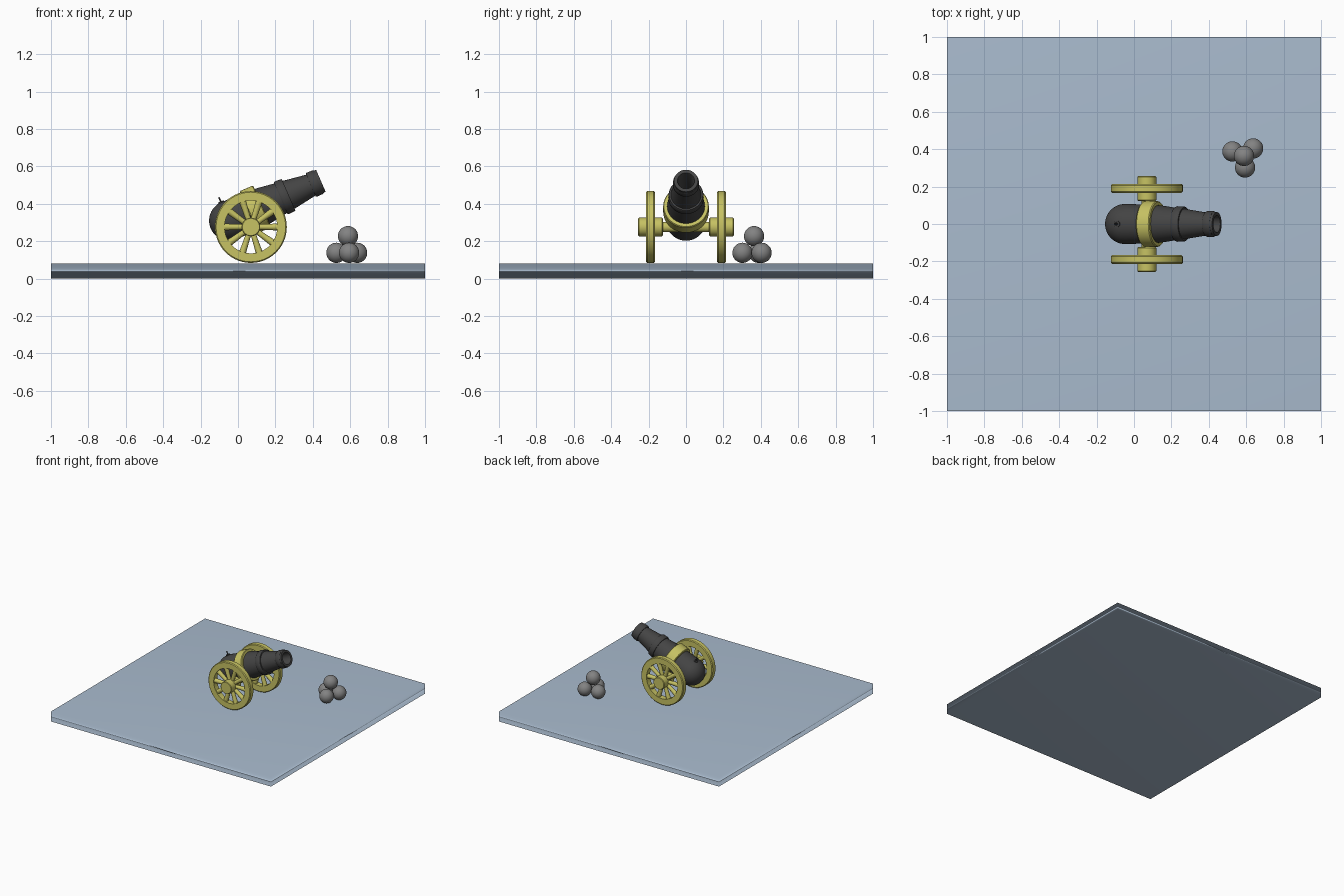
import bpy, bmesh, math
from mathutils import Matrix, Vector

if "Cube" in bpy.data.objects:
    bpy.data.objects.remove(bpy.data.objects["Cube"])


def material(name, rgb):
    m = bpy.data.materials.new(name)
    m.diffuse_color = (*rgb, 1)
    m.use_nodes = True
    m.node_tree.nodes["Principled BSDF"].inputs["Base Color"].default_value = m.diffuse_color
    return m


IRON = material("dark iron", (0.058, 0.058, 0.058))
YELLOW = material("yellow paint", (0.57, 0.54, 0.125))
BALL = material("grey iron", (0.225, 0.225, 0.225))
SLAB = material("blue grey slab", (0.40, 0.50, 0.62))


def finish(name, bm, mat, angle=35):
    bmesh.ops.remove_doubles(bm, verts=bm.verts, dist=1e-5)
    bmesh.ops.recalc_face_normals(bm, faces=bm.faces)
    me = bpy.data.meshes.new(name)
    bm.to_mesh(me)
    bm.free()
    me.materials.append(mat)
    ob = bpy.data.objects.new(name, me)
    bpy.context.collection.objects.link(ob)
    bpy.ops.object.select_all(action='DESELECT')
    ob.select_set(True)
    bpy.context.view_layer.objects.active = ob
    bpy.ops.object.shade_smooth_by_angle(angle=math.radians(angle))
    return ob


def lathe(bm, profile, matrix, segs=48, closed=False):
    """Turn (radius, height) points round local z."""
    rings = []
    for r, z in profile:
        if r < 1e-6:
            rings.append([bm.verts.new(matrix @ Vector((0, 0, z)))] * segs)
        else:
            rings.append([bm.verts.new(matrix @ Vector((
                r * math.cos(2 * math.pi * i / segs),
                r * math.sin(2 * math.pi * i / segs), z))) for i in range(segs)])
    pairs = list(zip(rings, rings[1:]))
    if closed:
        pairs.append((rings[-1], rings[0]))
    for a, b in pairs:
        for i in range(segs):
            j = (i + 1) % segs
            loop = list(dict.fromkeys((a[i], a[j], b[j], b[i])))
            if len(loop) > 2:
                bm.faces.new(loop)


# Ground slab: smooth shaded, corner normals weighted towards the large faces
bm = bmesh.new()
bmesh.ops.create_cube(bm, size=1, matrix=Matrix.Translation((0, 0, 0.041)) @ Matrix.Diagonal((2, 2, 0.082, 1)))
slab = finish("ground_slab", bm, SLAB, 180)
slab.data.normals_split_custom_set_from_vertices(
    [Vector((0.04 * v.co.x, 0.04 * v.co.y, 1 if v.co.z > 0.04 else -1)).normalized()
     for v in slab.data.vertices])

# Barrel: origin at the muzzle face, local z along the bore
TILT = math.radians(23.5)
AXIS = Matrix.Translation((0.443, 0, 0.523)) @ Matrix.Rotation(math.pi / 2 - TILT, 4, 'Y')
BREECH, BR = -0.535, 0.107
profile = [(BR * math.sin(a), BREECH - BR * math.cos(a))
           for a in (math.pi / 2 * k / 14 for k in range(15))]
profile += [(0.107, -0.50), (0.104, -0.44), (0.100, -0.33), (0.086, -0.234), (0.092, -0.234),
            (0.095, -0.228), (0.093, -0.192), (0.090, -0.188), (0.081, -0.188),
            (0.061, -0.058), (0.067, -0.058), (0.070, -0.052), (0.069, -0.020),
            (0.066, -0.014), (0.065, -0.014), (0.064, 0), (0.046, 0),
            (0.043, -0.006), (0.043, -0.28), (0, -0.28)]
bm = bmesh.new()
lathe(bm, profile, AXIS)
finish("barrel", bm, IRON)

# Touch hole collar and fuse on the breech
bm = bmesh.new()
up = AXIS @ Matrix.Translation((0, 0, BREECH)) @ Matrix.Rotation(-math.pi / 2, 4, 'Y')
lathe(bm, [(0.017, 0.09), (0.017, 0.112), (0.010, 0.112), (0.010, 0.09)], up, 20)
lathe(bm, [(0, 0.09), (0.005, 0.09), (0.004, 0.138), (0, 0.138)], up, 10)
finish("fuse", bm, IRON)

# Band round the barrel
bm = bmesh.new()
lathe(bm, [(0.097, -0.42), (0.118, -0.42), (0.122, -0.415), (0.122, -0.347),
           (0.118, -0.342), (0.097, -0.342)], AXIS, closed=True)
finish("barrel_band", bm, YELLOW)

# Axle
HUB = Vector((0.069, 0, 0.276))
SIDE = Matrix.Rotation(math.pi / 2, 4, 'X')
bm = bmesh.new()
lathe(bm, [(0, -0.15), (0.028, -0.15), (0.028, 0.15), (0, 0.15)],
      Matrix.Translation(HUB) @ SIDE, 24)
finish("axle", bm, YELLOW)

# Wheels: rim, hub and ten spokes
SPOKES = 10
for name, y in (("front_wheel", -0.19), ("back_wheel", 0.19)):
    bm = bmesh.new()
    M = Matrix.Translation(HUB + Vector((0, y, 0))) @ SIDE
    lathe(bm, [(0.141, -0.023), (0.186, -0.023), (0.192, -0.017), (0.192, 0.017),
               (0.186, 0.023), (0.141, 0.023)], M, 56, closed=True)
    lathe(bm, [(0, -0.066), (0.046, -0.066), (0.05, -0.062), (0.05, 0.062),
               (0.046, 0.066), (0, 0.066)], M, 28)
    for k in range(SPOKES):
        S = M @ Matrix.Rotation(2 * math.pi * k / SPOKES, 4, 'Z') @ Matrix.Rotation(math.pi / 2, 4, 'Y')
        lathe(bm, [(0, 0.03), (0.014, 0.03), (0.016, 0.09), (0.019, 0.15), (0, 0.15)], S, 12)
    finish(name, bm, YELLOW)

# Stacked cannonballs
for n, pos in enumerate([(0.526, 0.388, 0.138), (0.637, 0.404, 0.138),
                         (0.594, 0.302, 0.138), (0.588, 0.364, 0.227)]):
    bm = bmesh.new()
    bmesh.ops.create_uvsphere(bm, u_segments=32, v_segments=18, radius=0.054,
                              matrix=Matrix.Translation(pos))
    finish(f"cannonball_{n + 1}", bm, BALL)
